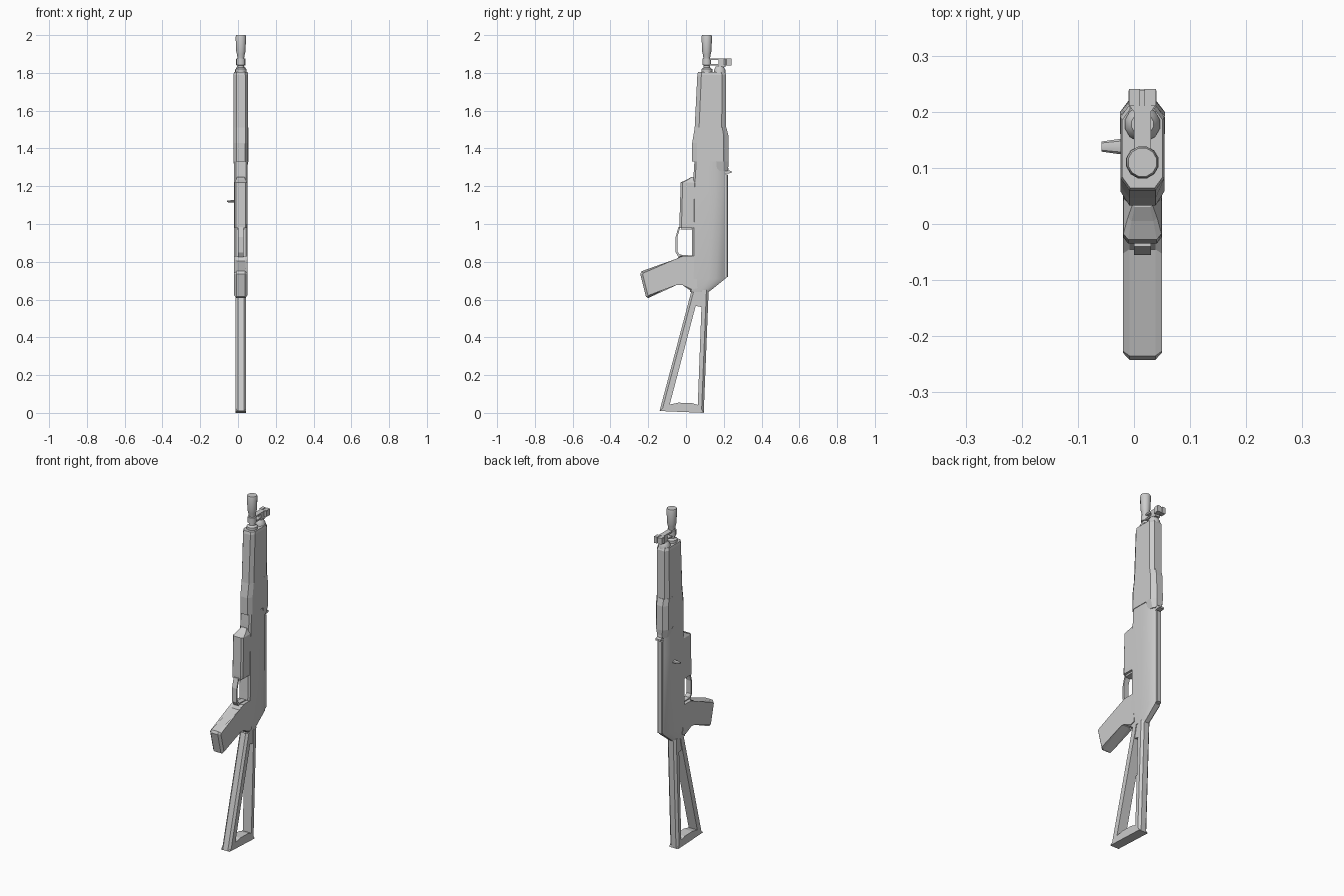
import bpy, bmesh, math
from mathutils import Vector, Matrix

cube = bpy.data.objects.get("Cube")
if cube:
    bpy.data.objects.remove(cube, do_unlink=True)

CX = 0.015  # x of the middle plane
grey = bpy.data.materials.new("plain grey")
grey.use_nodes = True
grey.diffuse_color = (0.6, 0.6, 0.6, 1)
bsdf = next(n for n in grey.node_tree.nodes if n.type == 'BSDF_PRINCIPLED')
bsdf.inputs["Base Color"].default_value = grey.diffuse_color


def finish(name, bm, smooth=False):
    bmesh.ops.recalc_face_normals(bm, faces=bm.faces)
    mesh = bpy.data.meshes.new(name)
    bm.to_mesh(mesh)
    bm.free()
    mesh.materials.append(grey)
    ob = bpy.data.objects.new(name, mesh)
    bpy.context.collection.objects.link(ob)
    if smooth:
        bpy.ops.object.select_all(action='DESELECT')
        ob.select_set(True)
        bpy.context.view_layer.objects.active = ob
        bpy.ops.object.shade_smooth_by_angle(angle=math.radians(35))
    return ob


def prism(name, outline, half, chamfer=0, segments=None, x=CX):
    """Extrude a (y, z) outline across x, chamfering chosen outline segments."""
    bm = bmesh.new()
    sides = [[bm.verts.new((x + s * half, y, z)) for y, z in outline] for s in (-1, 1)]
    n = len(outline)
    for ring in sides:
        bm.faces.new(ring)
    for i in range(n):
        j = (i + 1) % n
        bm.faces.new((sides[0][i], sides[0][j], sides[1][j], sides[1][i]))
    if chamfer:
        chosen = range(n) if segments is None else segments
        edges = [bm.edges.get((r[i], r[(i + 1) % n])) for r in sides for i in chosen]
        bmesh.ops.bevel(bm, geom=edges, offset=chamfer, segments=1,
                        affect='EDGES', clamp_overlap=True)
    return finish(name, bm)


def loft(name, sections, profile, smooth=False):
    """Skin levels (z, y_front, y_back, half_width) with a half profile."""
    bm = bmesh.new()
    rings = []
    for z, y0, y1, half in sections:
        right = [(u * half, y0 + v * (y1 - y0)) for u, v in profile]
        ring = right + [(-px, py) for px, py in reversed(right)]
        rings.append([bm.verts.new((CX + px, py, z)) for px, py in ring])
    n = len(rings[0])
    bm.faces.new(rings[0])
    bm.faces.new(rings[-1])
    for a, b in zip(rings, rings[1:]):
        for i in range(n):
            j = (i + 1) % n
            bm.faces.new((a[i], a[j], b[j], b[i]))
    return finish(name, bm, smooth)


def turned(name, y, steps):
    """Round vertical part from (z, radius) steps."""
    bm = bmesh.new()
    rings = []
    for z, r in steps:
        angles = [math.tau * (i + 0.5) / 12 for i in range(12)]
        rings.append([bm.verts.new((CX + r * math.cos(a), y + r * math.sin(a), z))
                      for a in angles])
    bm.faces.new(rings[0])
    bm.faces.new(rings[-1])
    for a, b in zip(rings, rings[1:]):
        for i in range(12):
            j = (i + 1) % 12
            bm.faces.new((a[i], a[j], b[j], b[i]))
    return finish(name, bm, True)


def box(name, x, y, z):
    return prism(name, [(y[0], z[0]), (y[1], z[0]), (y[1], z[1]), (y[0], z[1])],
                 (x[1] - x[0]) / 2, x=(x[0] + x[1]) / 2)


# Receiver with rounded back
loft("receiver",
     [(0.64, 0.02, 0.12, 0.028), (0.71, 0.03, 0.208, 0.035),
      (1.18, 0.035, 0.208, 0.035), (1.34, 0.045, 0.208, 0.035)],
     [(0.75, 0), (1, 0.06), (1, 0.5), (0.93, 0.72), (0.72, 0.9), (0.45, 1)], True)

# Handguard, tapering to the muzzle end
loft("handguard",
     [(1.33, 0.033, 0.21, 0.038), (1.43, 0.033, 0.21, 0.039),
      (1.51, 0.046, 0.212, 0.039), (1.79, 0.06, 0.212, 0.039),
      (1.805, 0.064, 0.205, 0.036)],
     [(0.6, 0), (1, 0.14), (1, 0.86), (0.6, 1)])

# Rear cover plate where handguard meets receiver
loft("rear_cover",
     [(1.28, 0.165, 0.222, 0.028), (1.33, 0.16, 0.226, 0.04),
      (1.47, 0.16, 0.224, 0.04), (1.51, 0.16, 0.214, 0.04)],
     [(1, 0), (1, 0.6), (0.5, 1)])
prism("cover_latch", [(0.2, 1.265), (0.24, 1.27), (0.24, 1.28), (0.225, 1.285),
                      (0.22, 1.33), (0.2, 1.33)], 0.016)

# Rail along the back
prism("back_rail", [(0.19, 0.71), (0.222, 0.72), (0.222, 1.26), (0.19, 1.27)],
      0.016, 0.004, [1])

# Magazine housing with sloped top and its catch
loft("magazine",
     [(0.98, -0.035, 0.06, 0.033), (1.0, -0.035, 0.06, 0.034),
      (1.22, -0.028, 0.06, 0.034), (1.235, 0.005, 0.06, 0.026),
      (1.25, 0.03, 0.06, 0.018)],
     [(0.75, 0), (1, 0.12), (1, 1)])
prism("magazine_catch", [(-0.03, 0.97), (0.04, 0.97), (0.04, 1.03), (0.02, 1.03)], 0.02)

# Trigger guard loop
prism("trigger_guard",
      [(-0.04, 0.985), (-0.055, 0.93), (-0.055, 0.85), (-0.04, 0.825), (0.045, 0.82),
       (0.045, 0.832), (-0.033, 0.838), (-0.046, 0.855), (-0.046, 0.93), (-0.03, 0.985)],
      0.015)

# Pistol grip
prism("grip",
      [(0.05, 0.83), (-0.03, 0.83), (-0.045, 0.805), (-0.235, 0.75), (-0.242, 0.735),
       (-0.212, 0.615), (-0.2, 0.608), (-0.05, 0.69), (-0.015, 0.69), (0.02, 0.65),
       (0.06, 0.66)],
      0.035, 0.012, range(1, 9))

# Skeleton stock: two struts, top joint and butt plate
prism("stock_front_strut", [(0.03, 0.65), (-0.14, 0.01), (-0.09, 0.03), (0.06, 0.6),
                            (0.07, 0.65)], 0.028, 0.012, [0])
prism("stock_rear_strut", [(0.12, 0.65), (0.094, 0.002), (0.062, 0.03), (0.085, 0.65)],
      0.028, 0.012, [0])
prism("stock_joint", [(0.035, 0.57), (0.085, 0.56), (0.09, 0.65), (0.04, 0.65)], 0.024)
prism("butt_plate", [(-0.14, 0.01), (0.094, 0), (0.07, 0.04), (0.03, 0.052),
                     (-0.04, 0.054), (-0.105, 0.04)], 0.028)

# Barrel with muzzle device, and gas tube plug
turned("barrel", 0.11,
       [(1.78, 0.03), (1.82, 0.03), (1.828, 0.018), (1.84, 0.018), (1.842, 0.024),
        (1.875, 0.024), (1.877, 0.018), (1.9, 0.022), (1.912, 0.025), (1.99, 0.029),
        (2.0, 0.026)])
turned("gas_plug", 0.178, [(1.78, 0.032), (1.815, 0.032), (1.828, 0.024), (1.835, 0.02)])

# Front sight: two arms, block and paired ears
box("sight_lower_arm", (CX - 0.015, CX + 0.015), (0.11, 0.21), (1.84, 1.848))
box("sight_upper_arm", (CX - 0.015, CX + 0.015), (0.11, 0.21), (1.867, 1.876))
box("sight_block", (CX - 0.015, CX + 0.015), (0.172, 0.21), (1.83, 1.87))
loft("sight_base", [(1.842, 0.2, 0.238, 0.025), (1.874, 0.2, 0.238, 0.025)],
     [(0.6, 0), (1, 0.35), (1, 1)])
for side, label in ((1, "left"), (-1, "right")):
    x = CX + side * 0.014
    box("sight_ear_" + label, (x - 0.01, x + 0.01), (0.21, 0.241), (1.84, 1.877))

# Cocking handle
bm = bmesh.new()
bmesh.ops.create_cone(bm, cap_ends=True, segments=8, radius1=0.015, radius2=0.009, depth=0.043,
                      matrix=Matrix.Translation(Vector((-0.0365, 0.138, 1.12)))
                      @ Matrix.Diagonal((1, 1, 0.5, 1))
                      @ Matrix.Rotation(-math.pi / 2, 4, 'Y'))
finish("cocking_handle", bm, True)
